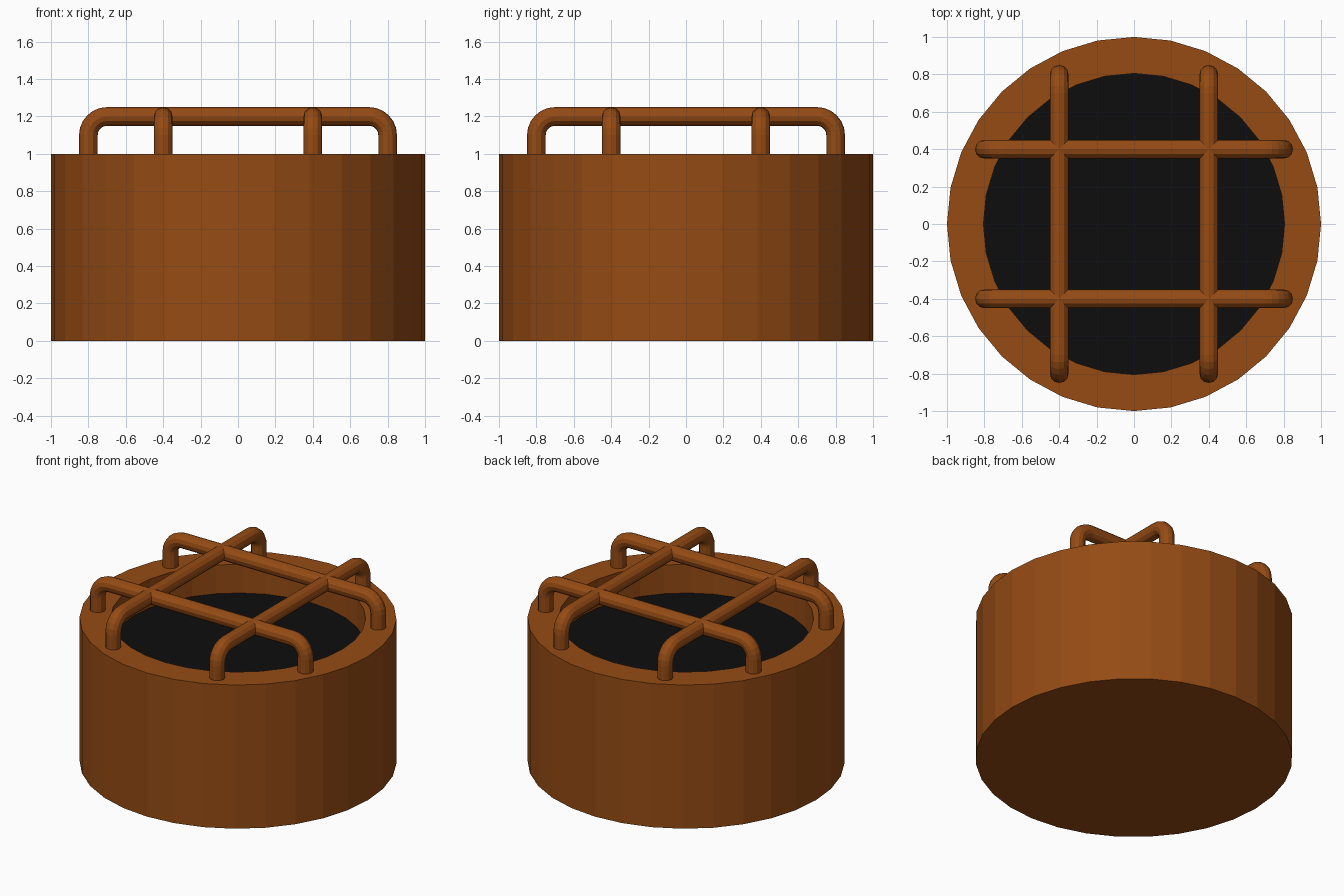
import bpy, bmesh, math
from mathutils import Matrix

if "Cube" in bpy.data.objects:
    bpy.data.objects.remove(bpy.data.objects["Cube"])

SIDES = 32


def material(name, rgb):
    m = bpy.data.materials.new(name)
    m.diffuse_color = (*rgb, 1)
    m.use_nodes = True
    m.node_tree.nodes["Principled BSDF"].inputs["Base Color"].default_value = m.diffuse_color
    return m


rust = material("rust_metal", (0.30, 0.07, 0.007))
black = material("black", (0.004, 0.004, 0.004))


def add_object(name, bm, mat):
    mesh = bpy.data.meshes.new(name)
    bm.to_mesh(mesh)
    bm.free()
    mesh.materials.append(mat)
    ob = bpy.data.objects.new(name, mesh)
    bpy.context.collection.objects.link(ob)
    return ob


def ring(bm, radius, z):
    step = math.tau / SIDES
    return [bm.verts.new((radius * math.cos(i * step), radius * math.sin(i * step), z))
            for i in range(SIDES)]


# Housing: closed base, outer wall, flat rim and recessed inner wall
bm = bmesh.new()
rings = [ring(bm, r, z) for r, z in ((1, 0), (1, 1), (0.805, 1), (0.805, 0.8))]
bm.faces.new(rings[0][::-1])
for a, b in zip(rings, rings[1:]):
    for i in range(SIDES):
        j = (i + 1) % SIDES
        bm.faces.new((a[i], a[j], b[j], b[i]))
add_object("housing", bm, rust)

# Dark floor of the recess
bm = bmesh.new()
bm.faces.new(ring(bm, 0.805, 0.8))
add_object("recess_floor", bm, black)


# Guard bars: round tube swept along a staple-shaped path
def guard_bar(name, offset, turn, radius=0.05, sides=12, bend=0.1, steps=6):
    half = [(0.8, 1.0, 0)]
    for k in range(steps + 1):
        a = math.pi / 2 * k / steps
        half.append((0.7 + bend * math.cos(a), 1.1 + bend * math.sin(a), a))
    path = half + [(-x, z, math.pi - a) for x, z, a in reversed(half)]
    bm = bmesh.new()
    loops = []
    for x, z, a in path:
        loop = []
        for s in range(sides):
            t = math.tau * s / sides
            out = radius * math.cos(t)
            loop.append(bm.verts.new((x + out * math.cos(a),
                                      offset + radius * math.sin(t),
                                      z + out * math.sin(a))))
        loops.append(loop)
    for p, q in zip(loops, loops[1:]):
        for s in range(sides):
            n = (s + 1) % sides
            bm.faces.new((p[s], p[n], q[n], q[s]))
    bmesh.ops.recalc_face_normals(bm, faces=bm.faces)
    bmesh.ops.transform(bm, matrix=Matrix.Rotation(turn, 4, 'Z'), verts=bm.verts)
    add_object(name, bm, rust)


for label, turn in (("cross", 0), ("length", math.pi / 2)):
    for n, offset in enumerate((-0.4, 0.4), 1):
        guard_bar(f"guard_bar_{label}_{n}", offset, turn)
